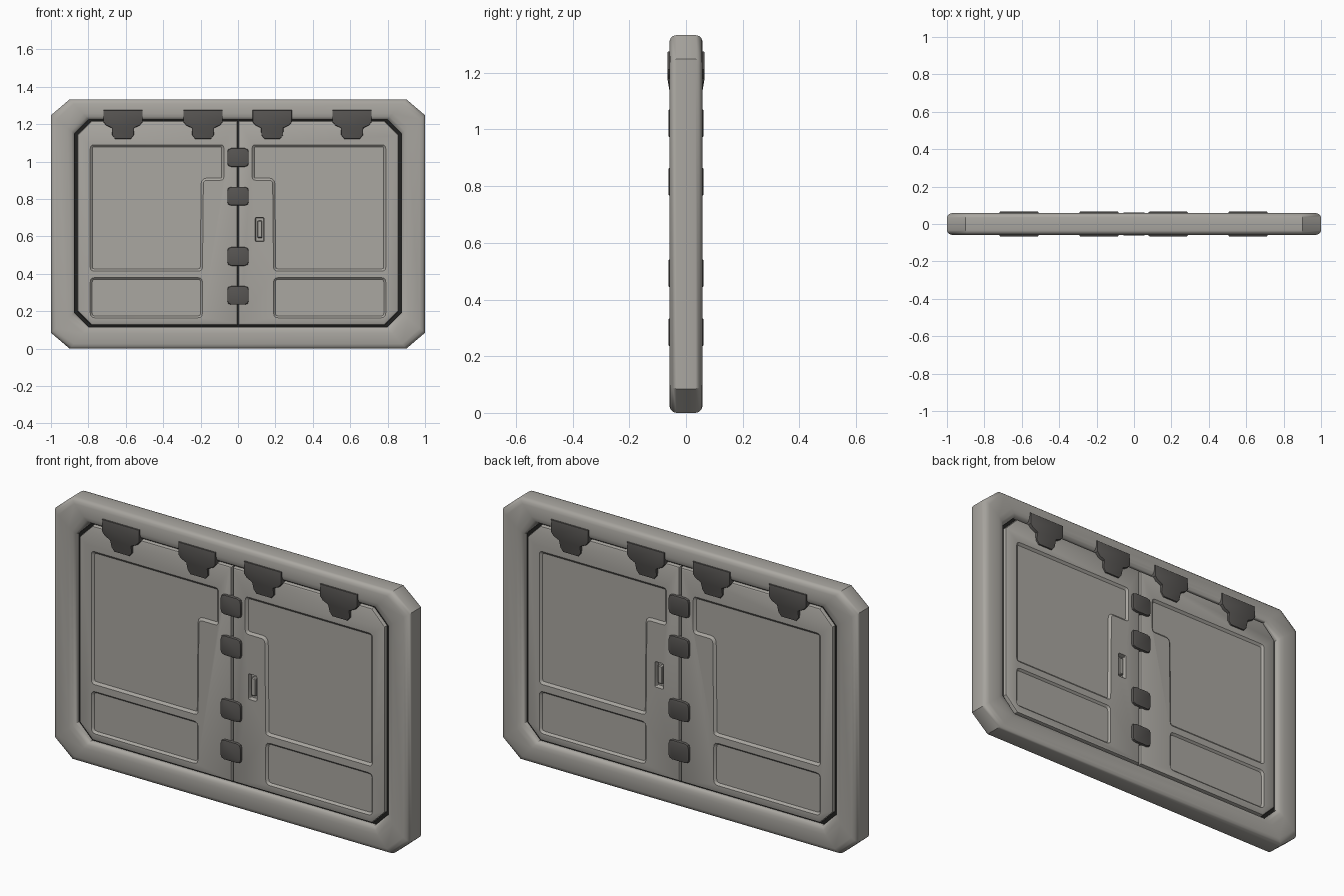
import bpy, bmesh, math
from mathutils import Vector

if "Cube" in bpy.data.objects:
    bpy.data.objects.remove(bpy.data.objects["Cube"])


def material(name, rgb):
    m = bpy.data.materials.new(name)
    m.diffuse_color = (*rgb, 1)
    m.use_nodes = True
    m.node_tree.nodes["Principled BSDF"].inputs["Base Color"].default_value = m.diffuse_color
    return m


BODY = material("warm grey body", (0.40, 0.385, 0.355))
METAL = material("dark hinge grey", (0.095, 0.09, 0.085))
BLACK = material("black seal", (0.015, 0.015, 0.014))


# ---- 2D outline helpers (x, z), counter-clockwise ----
def octagon(hx, z0, z1, cx, cz):
    return [(hx - cx, z0), (hx, z0 + cz), (hx, z1 - cz), (hx - cx, z1),
            (cx - hx, z1), (-hx, z1 - cz), (-hx, z0 + cz), (cx - hx, z0)]


def rect(x0, x1, z0, z1):
    return [(x0, z0), (x1, z0), (x1, z1), (x0, z1)]


def rounded(poly, r, n=3):
    out = []
    for i, p in enumerate(poly):
        p = Vector(p)
        a = p + (Vector(poly[i - 1]) - p).normalized() * r
        b = p + (Vector(poly[(i + 1) % len(poly)]) - p).normalized() * r
        for k in range(n + 1):
            t = k / n
            out.append(tuple(a * (1 - t) ** 2 + p * 2 * t * (1 - t) + b * t * t))
    return out


def inset(poly, d):
    out = []
    for i, p in enumerate(poly):
        p = Vector(p)
        e1 = (p - Vector(poly[i - 1])).normalized()
        e2 = (Vector(poly[(i + 1) % len(poly)]) - p).normalized()
        n1, n2 = Vector((-e1.y, e1.x)), Vector((-e2.y, e2.x))
        out.append(tuple(p + (n1 + n2) * d / (1 + n1.dot(n2))))
    return out


def mirror(poly, s):
    return poly if s > 0 else [(-x, z) for x, z in reversed(poly)]


# ---- mesh helpers ----
def loft(bm, rings, cyclic=False):
    """rings: list of (outline, y); capped unless cyclic."""
    vs = [[bm.verts.new((x, y, z)) for x, z in o] for o, y in rings]
    n = len(vs[0])
    for i in range(len(vs) if cyclic else len(vs) - 1):
        a, b = vs[i], vs[(i + 1) % len(vs)]
        for k in range(n):
            bm.faces.new((a[k], a[(k + 1) % n], b[(k + 1) % n], b[k]))
    if not cyclic:
        bm.faces.new(vs[0])
        bm.faces.new(vs[-1])


def slab(bm, poly, h, bev):
    """Symmetric plate of half thickness h with a bevelled rim."""
    q = inset(poly, bev * 0.3)
    p = inset(poly, bev)
    loft(bm, [(p, -h), (q, -h + bev * 0.3), (poly, -h + bev),
              (poly, h - bev), (q, h - bev * 0.3), (p, h)])


def finish(name, bm, mat, angle=35):
    bmesh.ops.recalc_face_normals(bm, faces=bm.faces)
    me = bpy.data.meshes.new(name)
    bm.to_mesh(me)
    bm.free()
    ob = bpy.data.objects.new(name, me)
    bpy.context.collection.objects.link(ob)
    me.materials.append(mat)
    smooth(ob, angle)
    return ob


def smooth(ob, angle):
    bpy.ops.object.select_all(action='DESELECT')
    ob.select_set(True)
    bpy.context.view_layer.objects.active = ob
    bpy.ops.object.shade_smooth_by_angle(angle=math.radians(angle))


# ---- outer frame: rounded profile swept between two octagons ----
OUTER = octagon(1.0, 0.0, 1.333, 0.10, 0.085)
INNER = octagon(0.873, 0.117, 1.225, 0.075, 0.075)


def between(t):
    return [(a[0] + (b[0] - a[0]) * t, a[1] + (b[1] - a[1]) * t)
            for a, b in zip(OUTER, INNER)]


half = [(0, 0.034), (0.03, 0.046), (0.10, 0.054), (0.22, 0.059), (0.70, 0.059),
        (0.86, 0.055), (0.96, 0.048), (1.0, 0.038)]
bm = bmesh.new()
loft(bm, [(between(t), -y) for t, y in half] +
     [(between(t), y) for t, y in reversed(half)], cyclic=True)
finish("outer_frame", bm, BODY)

# ---- dark seal in the gap around and between the doors ----
bm = bmesh.new()
small = inset(INNER, 0.025)
loft(bm, [(INNER, -0.028), (small, -0.028), (small, 0.028), (INNER, 0.028)], cyclic=True)
loft(bm, [(rect(-0.012, 0.012, 0.13, 1.21), -0.03), (rect(-0.012, 0.012, 0.13, 1.21), 0.03)])
finish("door_seal", bm, BLACK)

# ---- two doors with recessed panels on both faces ----
FACE = 0.049
door = [(0.003, 0.127), (0.785, 0.127), (0.858, 0.20), (0.858, 1.143),
        (0.785, 1.217), (0.003, 1.217)]
upper = rounded([(0.19, 0.415), (0.79, 0.415), (0.79, 1.09), (0.075, 1.09),
                 (0.075, 0.90), (0.185, 0.90)], 0.02)
lower = rounded(rect(0.19, 0.79, 0.165, 0.38), 0.025)
pocket = rounded(rect(0.092, 0.140, 0.572, 0.702), 0.008)

for s, side in ((1, "right"), (-1, "left")):
    bm = bmesh.new()
    slab(bm, mirror(door, s), FACE, 0.010)
    ob = finish(side + "_door", bm, BODY)
    bm = bmesh.new()
    cuts = [(upper, 0.010, 0.012), (lower, 0.010, 0.010)]
    if s > 0:
        cuts.append((pocket, 0.022, 0.004))
    for poly, depth, slope in cuts:
        p = mirror(poly, s)
        for f in (-1, 1):
            loft(bm, [(p, f * 0.08), (p, f * FACE), (inset(p, slope), f * (FACE - depth))])
    cutter = finish("panel_cutter", bm, BODY)
    cutter.hide_render = True
    mod = ob.modifiers.new("panels", 'BOOLEAN')
    mod.operation = 'DIFFERENCE'
    mod.solver = 'EXACT'
    mod.object = cutter
    bpy.context.view_layer.objects.active = ob
    while ob.modifiers[0] != mod:
        bpy.ops.object.modifier_apply(modifier=ob.modifiers[0].name)
    bpy.ops.object.select_all(action='DESELECT')
    ob.select_set(True)
    bpy.context.view_layer.objects.active = ob
    bpy.ops.object.modifier_apply(modifier=mod.name)
    bpy.data.objects.remove(cutter, do_unlink=True)
    smooth(ob, 25)

# ---- latch lever inside the pocket, both faces ----
for f, side in ((-1, "front"), (1, "back")):
    bm = bmesh.new()
    lever = rounded(rect(0.104, 0.129, 0.592, 0.684), 0.005)
    loft(bm, [(lever, f * 0.02), (lever, f * 0.040), (inset(lever, 0.004), f * 0.044)])
    finish(side + "_latch_lever", bm, BODY)

# ---- T-shaped top hinges, wrapping frame and door ----
tee = [(-0.042, 1.122), (0.042, 1.122), (0.058, 1.142), (0.060, 1.180), (0.090, 1.194),
       (0.105, 1.212), (0.105, 1.275), (-0.105, 1.275), (-0.105, 1.212),
       (-0.090, 1.194), (-0.060, 1.180), (-0.058, 1.142)]
for i, cx in enumerate((-0.615, -0.187, 0.183, 0.610)):
    bm = bmesh.new()
    slab(bm, [(cx + x, z) for x, z in tee], 0.066, 0.005)
    for v in bm.verts:  # stem slopes back to the door face
        if v.co.z < 1.16:
            v.co.y *= 0.86
    finish("top_hinge_%d" % (i + 1), bm, METAL)

# ---- centre hinges over the seam ----
for i, cz in enumerate((1.022, 0.815, 0.493, 0.285)):
    bm = bmesh.new()
    plate = [(-0.035, -0.050), (0.035, -0.050), (0.052, -0.044), (0.057, -0.030), (0.057, 0.030),
             (0.052, 0.044), (0.035, 0.050), (-0.035, 0.050), (-0.052, 0.044), (-0.057, 0.030),
             (-0.057, -0.030), (-0.052, -0.044)]
    slab(bm, [(x, cz + z) for x, z in plate], 0.062, 0.006)
    finish("centre_hinge_%d" % (i + 1), bm, METAL)
